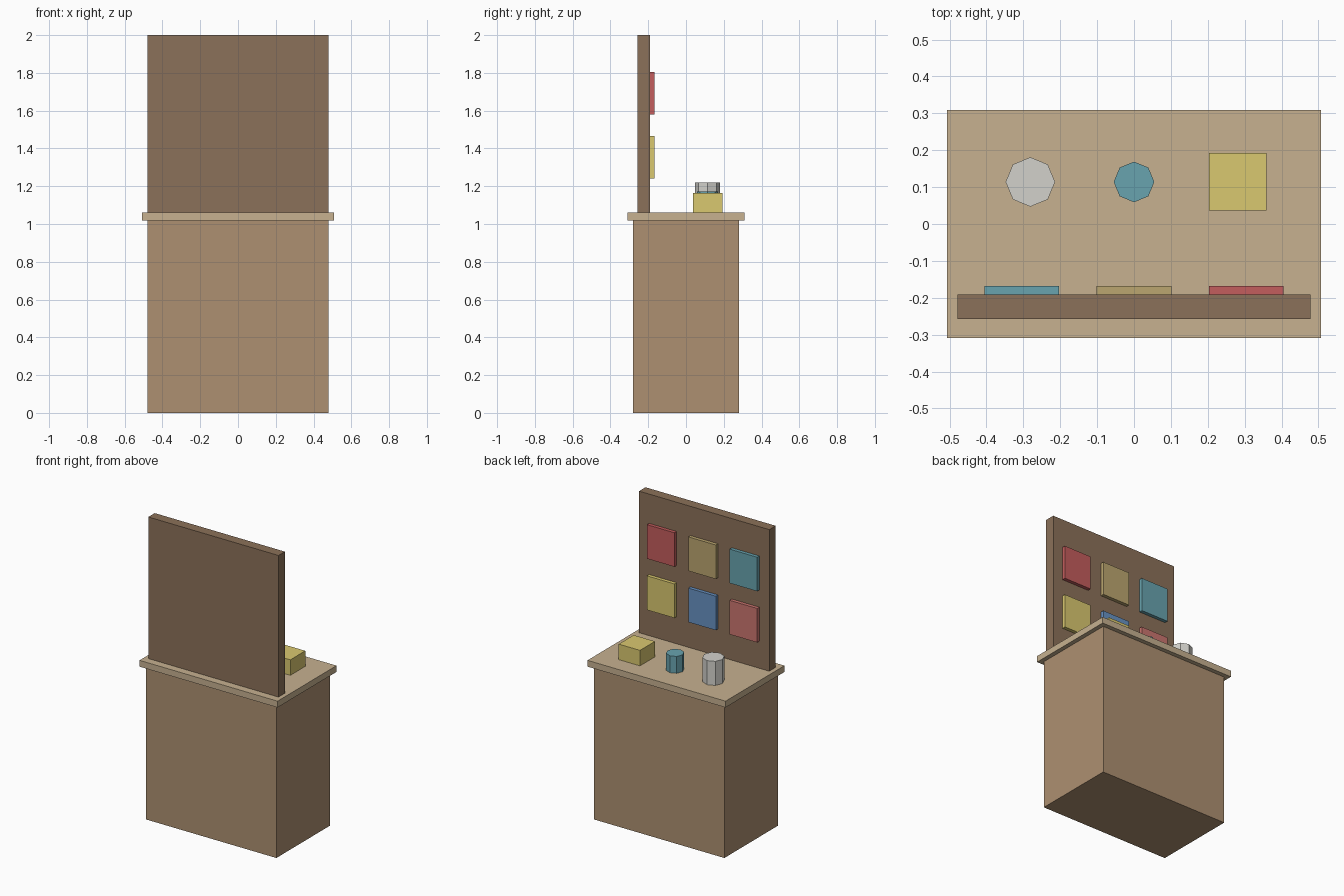
import bpy

if "Cube" in bpy.data.objects:
    bpy.data.objects.remove(bpy.data.objects["Cube"])

mats = {}
def material(name, rgb):
    if name not in mats:
        m = bpy.data.materials.new(name)
        m.diffuse_color = (*rgb, 1)
        m.use_nodes = True
        m.node_tree.nodes["Principled BSDF"].inputs["Base Color"].default_value = m.diffuse_color
        mats[name] = m
    return mats[name]

COL = {
    "wood": (0.42, 0.28, 0.165), "light_wood": (0.57, 0.44, 0.28),
    "dark_wood": (0.26, 0.165, 0.1), "red": (0.55, 0.11, 0.11),
    "pink": (0.6, 0.18, 0.16), "tan": (0.5, 0.38, 0.16),
    "teal": (0.14, 0.37, 0.43), "yellow": (0.7, 0.58, 0.16),
    "blue": (0.14, 0.29, 0.55), "white": (0.65, 0.64, 0.6),
}

def finish(name, col):
    ob = bpy.context.object
    ob.name = name
    ob.data.materials.append(material(col, COL[col]))
    return ob

def box(name, col, x, y, z):
    """Box from (min, max) ranges."""
    bpy.ops.mesh.primitive_cube_add(size=1, location=[(a + b) / 2 for a, b in (x, y, z)])
    ob = finish(name, col)
    ob.scale = [b - a for a, b in (x, y, z)]
    bpy.ops.object.transform_apply(location=False, rotation=False, scale=True)

def can(name, col, x, y, r, z0, z1):
    bpy.ops.mesh.primitive_cylinder_add(vertices=8, radius=r, depth=z1 - z0,
                                        location=(x, y, (z0 + z1) / 2))
    finish(name, col)

# Cabinet, counter and back board
TOP = 1.06
box("cabinet", "wood", (-0.478, 0.478), (-0.28, 0.28), (0, 1.018))
box("counter_top", "light_wood", (-0.507, 0.507), (-0.309, 0.309), (1.018, TOP))
box("back_board", "dark_wood", (-0.478, 0.478), (-0.258, -0.191), (TOP, 2.0))

# Two rows of cards on the board
rows = [("lower", 1.24, ("pink", "blue", "yellow")),
        ("upper", 1.58, ("teal", "tan", "red"))]
for row, z, cols in rows:
    for i, col in enumerate(cols):
        x = (i - 1) * 0.304
        box(f"{row}_card_{i + 1}", col, (x - 0.101, x + 0.101), (-0.191, -0.168), (z, z + 0.226))

# Items on the counter
can("tall_can", "white", -0.281, 0.114, 0.067, TOP, 1.22)
can("short_can", "teal", 0, 0.114, 0.055, TOP, 1.172)
box("small_box", "yellow", (0.203, 0.359), (0.036, 0.193), (TOP, 1.163))
